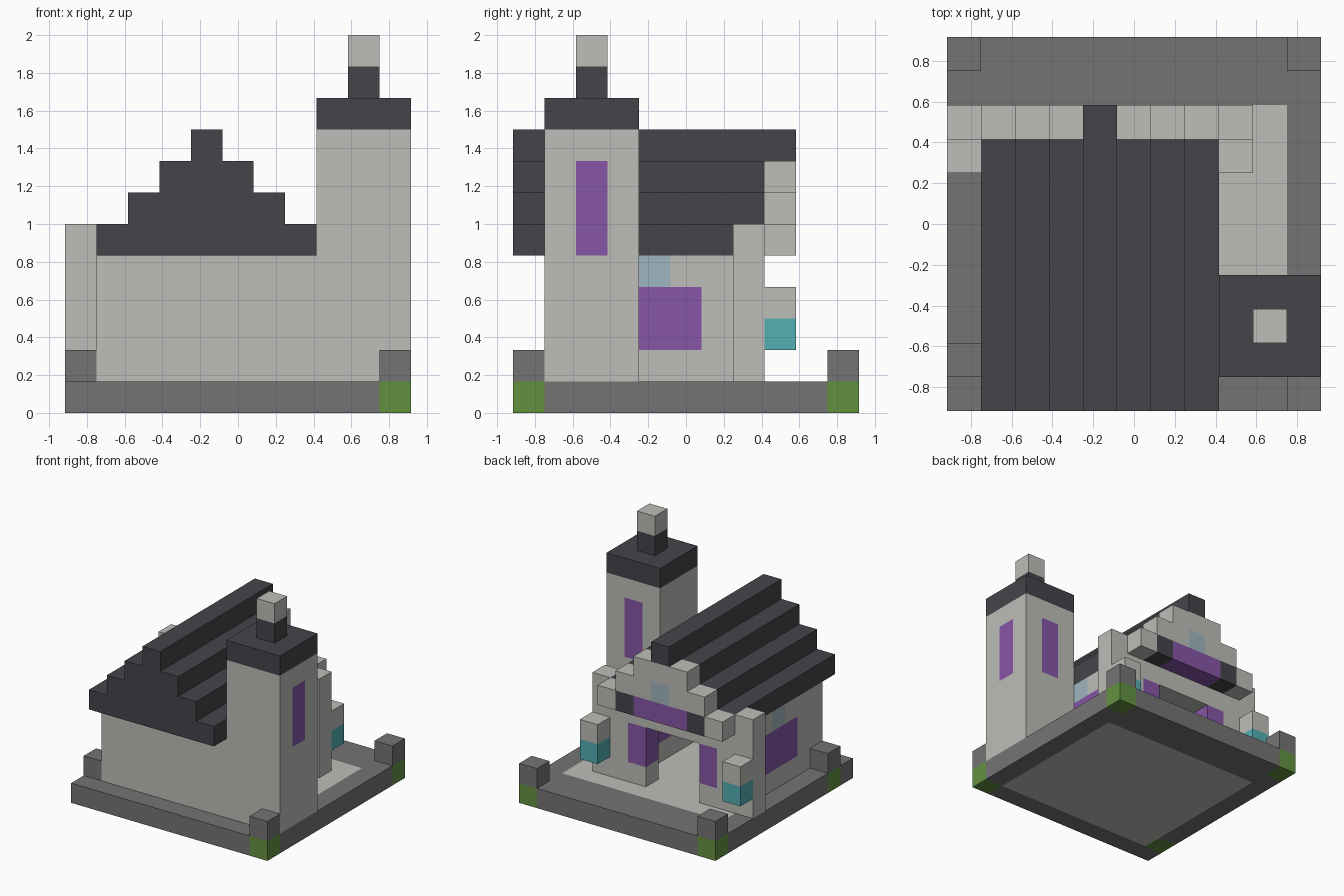
import bpy, bmesh
from math import radians

if "Cube" in bpy.data.objects:
    bpy.data.objects.remove(bpy.data.objects["Cube"], do_unlink=True)

S = 1 / 6        # edge of one block
HALF = 5.5       # half the plot, in blocks


def linear(c):
    c /= 255
    return c / 12.92 if c <= 0.04045 else ((c + 0.055) / 1.055) ** 2.4


def material(name, code):
    rgba = [linear(c) for c in bytes.fromhex(code)] + [1]
    m = bpy.data.materials.new(name)
    m.use_nodes = True
    m.diffuse_color = rgba
    bsdf = m.node_tree.nodes["Principled BSDF"]
    bsdf.inputs["Base Color"].default_value = rgba
    bsdf.inputs["Roughness"].default_value = 0.9
    return m


MATS = {
    "light": material("light_stone", "BDBEB8"),
    "grey": material("grey_stone", "747474"),
    "dark": material("dark_roof", "454449"),
    "purple": material("purple_glass", "8756A7"),
    "blue": material("pale_blue_glass", "A0B6BF"),
    "teal": material("teal_lamp", "55AFB4"),
    "green": material("green_block", "639140"),
}
NAMES = list(MATS)


def fill(cells, color, xs, ys, zs):
    """Fill an inclusive range of blocks with one colour; None empties it."""
    for x in range(xs[0], xs[-1] + 1):
        for y in range(ys[0], ys[-1] + 1):
            for z in range(zs[0], zs[-1] + 1):
                if color:
                    cells[x, y, z] = color
                else:
                    cells.pop((x, y, z), None)


def build(name, cells):
    """Make one object from the outer faces of its blocks."""
    bm = bmesh.new()
    used = [n for n in NAMES if n in cells.values()]
    for cell, color in cells.items():
        for axis in range(3):
            for side in (0, 1):
                near = list(cell)
                near[axis] += 2 * side - 1
                if tuple(near) in cells:
                    continue
                loop = []
                for a, b in ((0, 0), (1, 0), (1, 1), (0, 1)):
                    p = list(cell)
                    p[axis] += side
                    p[(axis + 1) % 3] += a
                    p[(axis + 2) % 3] += b
                    loop.append(bm.verts.new(((p[0] - HALF) * S, (p[1] - HALF) * S, p[2] * S)))
                face = bm.faces.new(loop if side else loop[::-1])
                face.material_index = used.index(color)
    bmesh.ops.remove_doubles(bm, verts=bm.verts[:], dist=S / 100)
    # merge flat areas of equal colour
    bmesh.ops.dissolve_limit(bm, angle_limit=radians(1), verts=bm.verts[:],
                             edges=bm.edges[:], delimit={'MATERIAL'})
    mesh = bpy.data.meshes.new(name)
    bm.to_mesh(mesh)
    bm.free()
    for n in used:
        mesh.materials.append(MATS[n])
    obj = bpy.data.objects.new(name, mesh)
    bpy.context.collection.objects.link(obj)


# Plot with a pale floor and green blocks under the posts
POSTS = {"front_left_post": (10, 0), "front_right_post": (0, 1),
         "back_left_post": (10, 10), "back_right_post": (0, 10)}
base = {}
fill(base, "grey", (0, 10), (0, 10), (0,))
fill(base, "light", (1, 9), (1, 8), (0,))
for x, y in POSTS.values():
    fill(base, "green", (x,), (y,), (0,))
build("base", base)
for name, (x, y) in POSTS.items():
    build(name, {(x, y, 1): "grey"})

# Hollow house walls with side windows, back windows and a doorway
walls = {}
fill(walls, "light", (1, 7), (1, 7), (1, 4))
fill(walls, None, (2, 6), (2, 6), (1, 4))
fill(walls, None, (3, 5), (7,), (1, 3))
for x in (1, 7):
    fill(walls, "purple", (x,), (3, 5), (2, 3))
    fill(walls, "blue", (x,), (4,), (4,))
for x in (2, 6):
    fill(walls, "purple", (x,), (7,), (2, 3))
build("house_walls", walls)

# Stepped roof with a longer ridge
roof = {}
for step in range(4):
    fill(roof, "dark", (1 + step, 7 - step), (0, 7), (5 + step,))
fill(roof, "dark", (4,), (8,), (8,))
build("roof", roof)

# Stepped back gable with a coloured band and a small window
gable = {}
for step in range(3):
    fill(gable, "light", (1 + step, 7 - step), (8,), (5 + step,))
fill(gable, "dark", (2, 6), (8,), (5,))
fill(gable, "purple", (3, 5), (8,), (5,))
fill(gable, "blue", (4,), (8,), (6,))
build("back_gable", gable)

# Buttress and lantern on each side of the doorway
for side, x in (("right", 0), ("left", 8)):
    buttress = {}
    fill(buttress, "light", (x,), (7,), (1, 5))
    build(side + "_buttress", buttress)
    build(side + "_lantern", {(x, 8, 2): "teal", (x, 8, 3): "light"})

# Tower with tall windows on its outer side and back
tower = {}
fill(tower, "light", (8, 10), (1, 3), (1, 8))
fill(tower, "purple", (10,), (2,), (5, 7))
fill(tower, "purple", (9,), (3,), (5, 7))
build("tower", tower)

# Tower cap and spire
cap = {}
fill(cap, "dark", (8, 10), (1, 3), (9,))
build("tower_cap", cap)
build("spire", {(9, 2, 10): "dark", (9, 2, 11): "light"})
